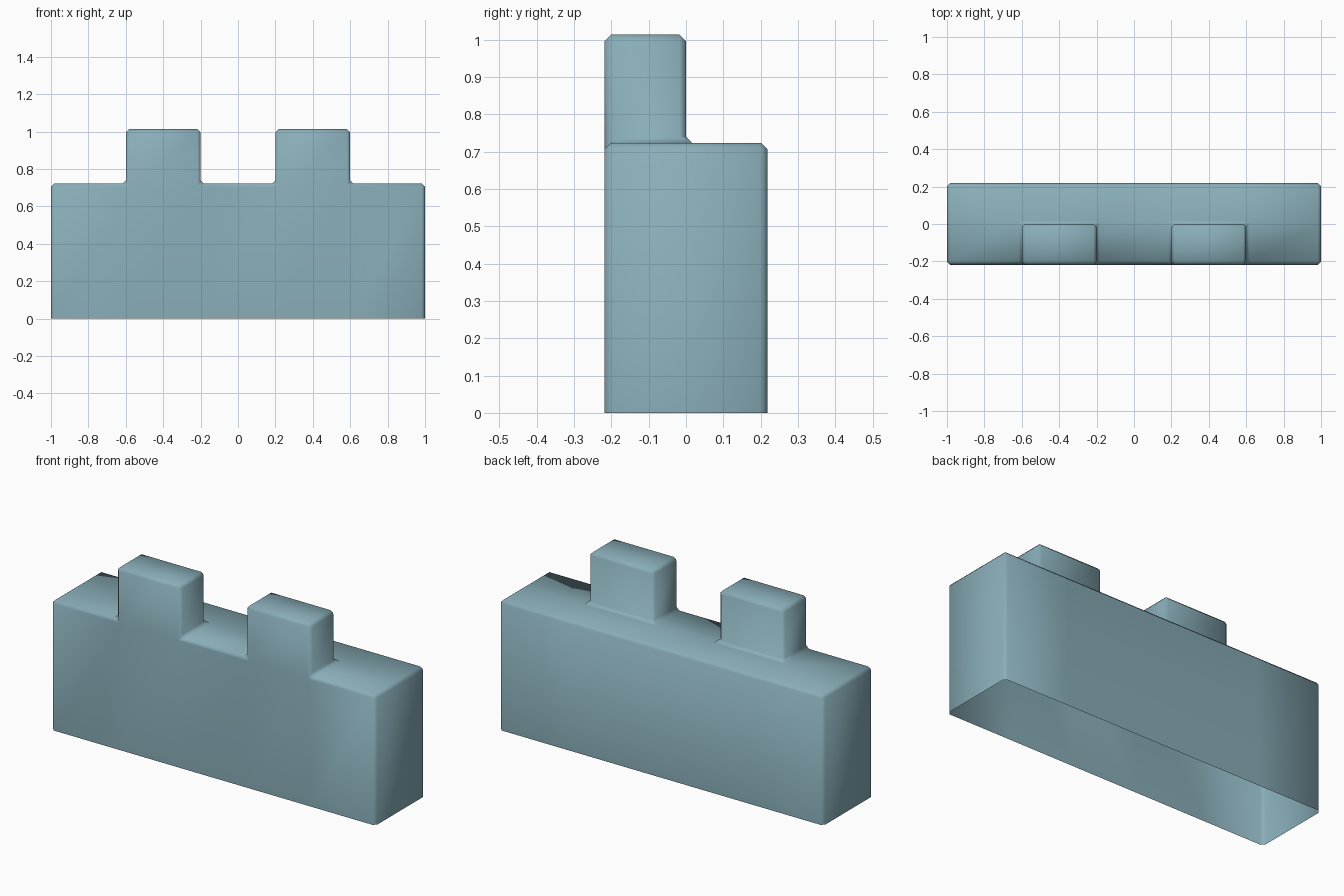
import bpy, bmesh

if "Cube" in bpy.data.objects:
    bpy.data.objects.remove(bpy.data.objects["Cube"])

XS = (-1.0, -0.6, -0.2, 0.2, 0.6, 1.0)
YS = (-0.218, 0.0, 0.218)
WALL_TOP, MERLON_TOP = 0.723, 1.013

bm = bmesh.new()


def set_height(geom, z):
    for v in geom:
        if isinstance(v, bmesh.types.BMVert):
            v.co.z = z


# Wall top as a grid of cells
top = [[bm.verts.new((x, y, WALL_TOP)) for x in XS] for y in YS]
cells = {}
for j in range(len(YS) - 1):
    for i in range(len(XS) - 1):
        cells[i, j] = bm.faces.new((top[j][i], top[j][i + 1],
                                    top[j + 1][i + 1], top[j + 1][i]))

# Wall sides: rim pulled down to the ground, underside left open
rim = [e for e in bm.edges if e.is_boundary]
set_height(bmesh.ops.extrude_edge_only(bm, edges=rim)["geom"], 0.0)

# Two merlons raised from the front row of cells
for i in (1, 3):
    cell = cells[i, 0]
    set_height(bmesh.ops.extrude_face_region(bm, geom=[cell])["geom"], MERLON_TOP)
    if cell.is_valid:
        bmesh.ops.delete(bm, geom=[cell], context='FACES_ONLY')

bmesh.ops.recalc_face_normals(bm, faces=bm.faces[:])
for f in bm.faces:
    f.smooth = True

mesh = bpy.data.meshes.new("battlement_wall")
bm.to_mesh(mesh)
bm.free()
wall = bpy.data.objects.new("battlement_wall", mesh)
bpy.context.collection.objects.link(wall)

# Small chamfer on every hard edge
bevel = wall.modifiers.new("chamfer", 'BEVEL')
bevel.width = 0.017
bevel.segments = 1
bevel.limit_method = 'ANGLE'

# Blue-grey stone
stone = bpy.data.materials.new("stone")
stone.diffuse_color = (0.25, 0.42, 0.48, 1.0)
stone.use_nodes = True
stone.node_tree.nodes["Principled BSDF"].inputs["Base Color"].default_value = stone.diffuse_color
mesh.materials.append(stone)
